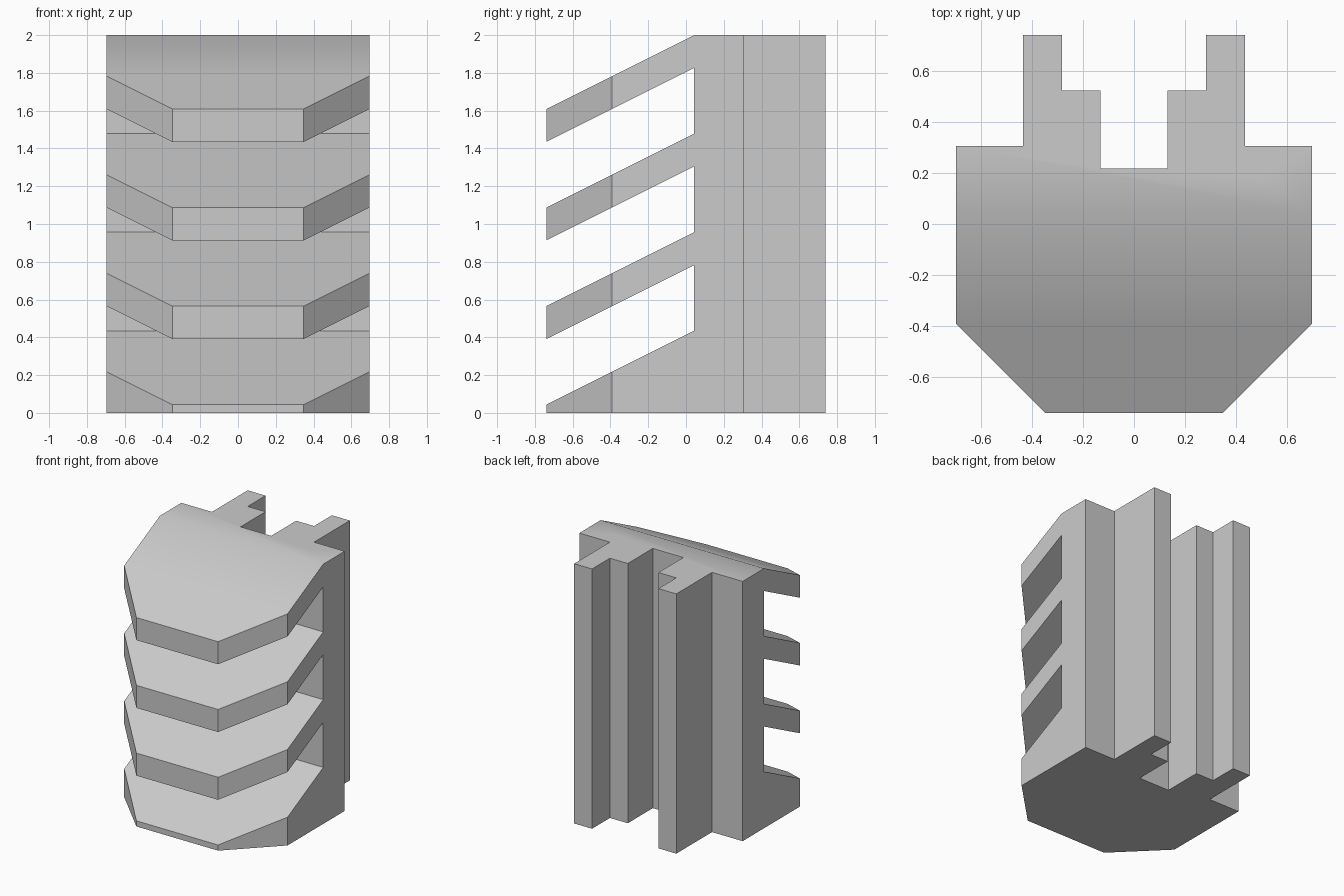
import bpy
import bmesh
from mathutils import Vector

default = bpy.data.objects.get("Cube")
if default:
    bpy.data.objects.remove(default, do_unlink=True)

U = 2 / 46  # module every dimension is a multiple of

grey = bpy.data.materials.new("plain grey")
grey.use_nodes = True
colour = (0.6, 0.6, 0.6, 1)
grey.diffuse_color = colour
grey.node_tree.nodes["Principled BSDF"].inputs["Base Color"].default_value = colour


def prism(name, points, direction):
    """Extrude a closed outline along a direction."""
    bm = bmesh.new()
    face = bm.faces.new([bm.verts.new(p) for p in points])
    result = bmesh.ops.extrude_face_region(bm, geom=[face])
    moved = [v for v in result["geom"] if isinstance(v, bmesh.types.BMVert)]
    bmesh.ops.translate(bm, verts=moved, vec=Vector(direction))
    bmesh.ops.recalc_face_normals(bm, faces=bm.faces)
    mesh = bpy.data.meshes.new(name)
    bm.to_mesh(mesh)
    bm.free()
    mesh.materials.append(grey)
    obj = bpy.data.objects.new(name, mesh)
    bpy.context.collection.objects.link(obj)
    return obj


# Plan outline: chamfered front, stepped mounting rails at the back
half = [(8, -17), (16, -9), (16, 7), (10, 7), (10, 17),
        (6.5, 17), (6.5, 12), (3, 12), (3, 5)]
plan = half + [(-x, y) for x, y in reversed(half)]
body = prism("louvred_block", [(x * U, y * U, 0) for x, y in plan], (0, 0, 46 * U))

# Side outline: upright core with four sloping fins, the lowest one solid
side = [(18, 0), (18, 46)]
for i in range(4):
    top = 46 - 12 * i
    side += [(1, top), (-17, top - 9)]
    if i < 3:
        side += [(-17, top - 13), (1, top - 4)]
side.append((-17, 0))
cutter = prism("side_profile_cutter",
               [(-18 * U, y * U, z * U) for y, z in side], (36 * U, 0, 0))
cutter.hide_render = True

# Keep only what both outlines share
cut = body.modifiers.new("fins", "BOOLEAN")
cut.operation = "INTERSECT"
cut.solver = "EXACT"
cut.object = cutter
bpy.ops.object.select_all(action="DESELECT")
body.select_set(True)
bpy.context.view_layer.objects.active = body
bpy.ops.object.modifier_apply(modifier=cut.name)
bpy.data.objects.remove(cutter, do_unlink=True)

# Soft ridge at the top, sharp corners elsewhere
bpy.ops.object.shade_smooth_by_angle()
